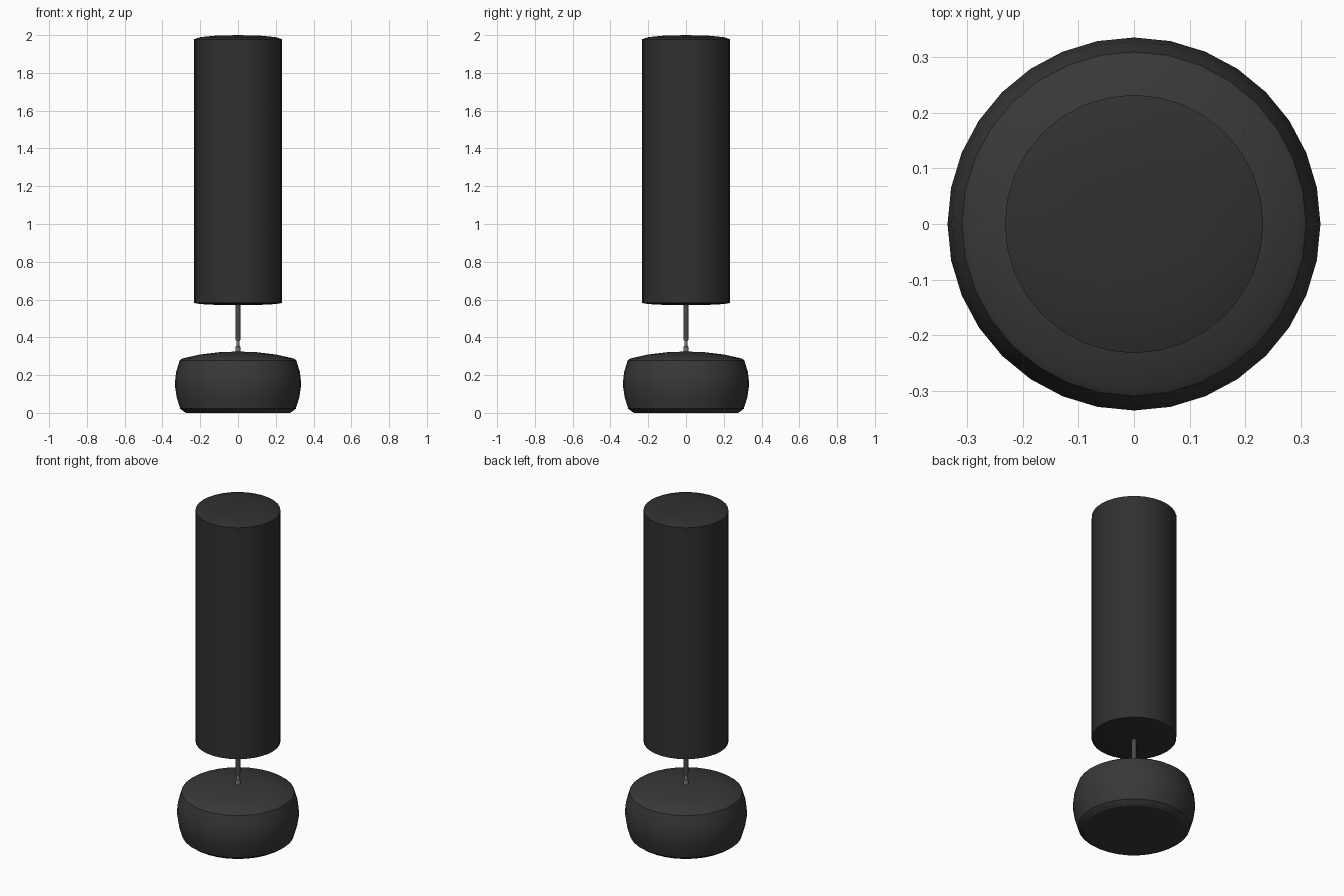
import bpy, bmesh, math

if "Cube" in bpy.data.objects:
    bpy.data.objects.remove(bpy.data.objects["Cube"])


def material(name, value):
    m = bpy.data.materials.new(name)
    m.diffuse_color = (value, value, value, 1)
    m.use_nodes = True
    m.node_tree.nodes["Principled BSDF"].inputs["Base Color"].default_value = m.diffuse_color
    return m


def lathe(name, profile, mat, segments=32, angle=25):
    """Spin an (r, z) profile round the z axis; r = 0 closes at a pole."""
    bm = bmesh.new()
    verts = [bm.verts.new((r, 0, z)) for r, z in profile]
    edges = [bm.edges.new(p) for p in zip(verts, verts[1:])]
    bmesh.ops.spin(bm, geom=verts + edges, cent=(0, 0, 0), axis=(0, 0, 1),
                   angle=math.tau, steps=segments, use_duplicate=False)
    bmesh.ops.remove_doubles(bm, verts=bm.verts, dist=0.0003)
    bmesh.ops.recalc_face_normals(bm, faces=bm.faces)
    me = bpy.data.meshes.new(name)
    bm.to_mesh(me)
    bm.free()
    me.materials.append(mat)
    ob = bpy.data.objects.new(name, me)
    bpy.context.collection.objects.link(ob)
    bpy.ops.object.select_all(action='DESELECT')
    ob.select_set(True)
    bpy.context.view_layer.objects.active = ob
    bpy.ops.object.shade_smooth_by_angle(angle=math.radians(angle))
    return ob


black = material("black_vinyl", 0.03)
plastic = material("black_plastic", 0.04)
steel = material("dark_steel", 0.07)
bright = material("grey_steel", 0.2)

# Weighted base: rounded drum with a bulging side and shallow domed top
lathe("base", [(0, 0.006), (0.2, 0.006), (0.285, 0.006), (0.306, 0.022),
               (0.325, 0.085), (0.335, 0.15), (0.328, 0.215), (0.309, 0.278),
               (0.295, 0.288), (0.2, 0.309), (0.1, 0.321), (0, 0.325)], plastic)

# Floor pad under the base
lathe("base_pad", [(0, 0), (0.275, 0), (0.287, 0.008), (0, 0.008)], plastic)

# Padded bag with slightly crowned ends
lathe("bag", [(0, 0.57), (0.12, 0.572), (0.2, 0.576), (0.232, 0.582),
              (0.232, 1.978), (0.2, 1.989), (0.12, 1.997), (0, 2.0)], black)

# Support post with a thinner steel neck and collars
lathe("post", [(0, 0.39), (0.013, 0.39), (0.013, 0.60), (0, 0.60)], steel, 16)
lathe("post_neck", [(0, 0.31), (0.013, 0.31), (0.013, 0.35), (0.009, 0.355),
                    (0.009, 0.383), (0.012, 0.386), (0.012, 0.395), (0, 0.395)],
      bright, 16)
